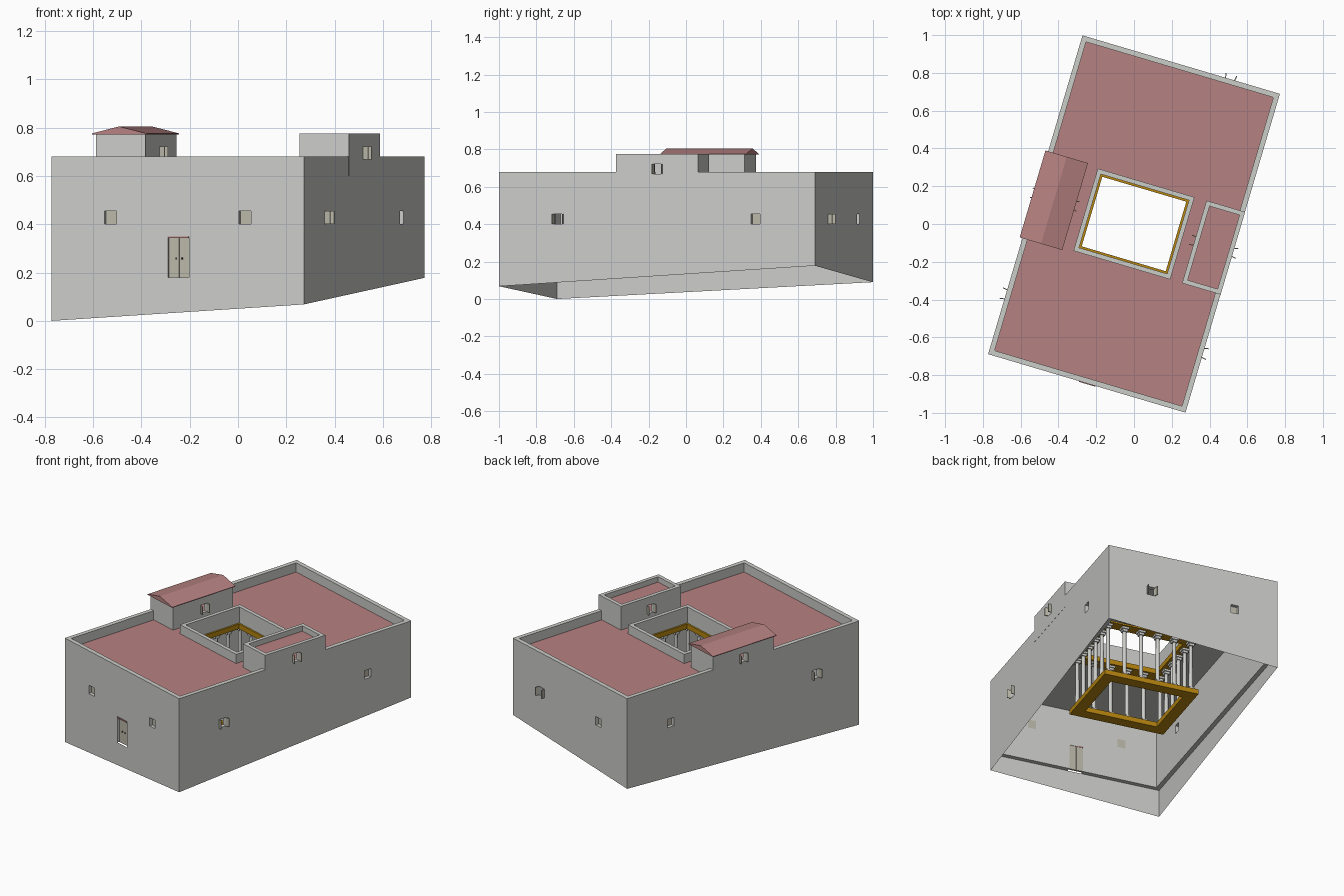
import bpy, bmesh, math
from mathutils import Matrix, Vector

if "Cube" in bpy.data.objects:
    bpy.data.objects.remove(bpy.data.objects["Cube"])

TURN = math.radians(-16.5)          # whole house is turned on its plot
HU, HV, WALL = 0.545, 0.88, 0.028   # half width, half length, wall thickness


def material(name, rgb):
    m = bpy.data.materials.new(name)
    m.diffuse_color = (*rgb, 1)
    m.use_nodes = True
    m.node_tree.nodes["Principled BSDF"].inputs["Base Color"].default_value = m.diffuse_color
    return m


PLASTER = material("plaster", (0.60, 0.61, 0.58))
TILE = material("roof_tile", (0.47, 0.22, 0.22))
WOOD = material("pale_wood", (0.49, 0.47, 0.39))
GOLD = material("golden_beam", (0.48, 0.24, 0.005))
DARK = material("dark_metal", (0.06, 0.06, 0.06))


def finish(name, bm, *mats, top=False):
    """Make an object; with top=True upward faces get the second material."""
    if top:
        for f in bm.faces:
            f.normal_update()
            f.material_index = 1 if f.normal.z > 0.5 else 0
    me = bpy.data.meshes.new(name)
    bm.to_mesh(me)
    bm.free()
    for m in mats:
        me.materials.append(m)
    ob = bpy.data.objects.new(name, me)
    bpy.context.collection.objects.link(ob)
    ob.rotation_euler.z = TURN
    return ob


def box(bm, lo, hi, frame=Matrix()):
    lo, hi = Vector(lo), Vector(hi)
    size = Matrix.Diagonal((*(hi - lo), 1))
    bmesh.ops.create_cube(bm, size=1, matrix=frame @ Matrix.Translation((lo + hi) / 2) @ size)


def ring(bm, cu, cv, hu, hv, iu, iv, z0, z1):
    """Rectangular frame with outer half sizes hu, hv and inner iu, iv."""
    def loop(a, b, z):
        return [bm.verts.new((cu + s * a, cv + t * b, z)) for s, t in ((-1, -1), (1, -1), (1, 1), (-1, 1))]
    ob, ib, ot, it = loop(hu, hv, z0), loop(iu, iv, z0), loop(hu, hv, z1), loop(iu, iv, z1)
    for i in range(4):
        j = (i + 1) % 4
        bm.faces.new((ob[i], ob[j], ot[j], ot[i]))
        bm.faces.new((ib[j], ib[i], it[i], it[j]))
        bm.faces.new((ot[i], ot[j], it[j], it[i]))
        bm.faces.new((ob[j], ob[i], ib[i], ib[j]))


def ring_object(name, args, *mats, top=False):
    bm = bmesh.new()
    ring(bm, *args)
    return finish(name, bm, *mats, top=top)


# Wall frames: local x runs along the wall, local y points outwards
def on_wall(u, v, nu, nv):
    return Matrix.Translation((u, v, 0)) @ Matrix.Rotation(math.atan2(-nu, nv), 4, 'Z')


# name, frame, width, bottom, top, open shutters
WINDOWS = []
for s, side in ((-1, "left"), (1, "right")):
    WINDOWS += [
        (f"front_{side}_window", on_wall(s * 0.29, -HV, 0, -1), 0.052, 0.40, 0.455, False),
        (f"back_{side}_window", on_wall(s * 0.27, HV, 0, 1), 0.05, 0.40, 0.455, s > 0),
        (f"{side}_front_window", on_wall(s * HU, -0.55, s, 0), 0.05, 0.40, 0.455, True),
        (f"{side}_back_window", on_wall(s * HU, 0.55, s, 0), 0.05, 0.40, 0.455, False),
        (f"{side}_tower_outer_window", on_wall(s * (HU + 0.001), 0.005, s, 0), 0.045, 0.668, 0.722, True),
        (f"{side}_tower_inner_window", on_wall(s * 0.333, 0.005, -s, 0), 0.045, 0.668, 0.722, True),
    ]
DOOR = on_wall(0.003, -HV, 0, -1)

# Main walls and tower walls
shells = [ring_object("main_walls", (0, 0, HU, HV, HU - WALL, HV - WALL, 0.18, 0.68), PLASTER)]
for s, side in ((-1, "left"), (1, "right")):
    shells.append(ring_object(f"{side}_tower_walls",
                              (s * 0.4395, 0, 0.1065, 0.228, 0.0825, 0.204, 0.60, 0.775), PLASTER))

# Cut the window and door openings
bm = bmesh.new()
for name, fr, w, z0, z1, is_open in WINDOWS:
    box(bm, (-w / 2, -0.05, z0), (w / 2, 0.02, z1), fr)
box(bm, (-0.045, -0.05, 0.15), (0.045, 0.02, 0.342), DOOR)
cutter = finish("opening_cutter", bm, PLASTER)
cutter.hide_render = True
for ob in shells:
    mod = ob.modifiers.new("openings", 'BOOLEAN')
    mod.object, mod.operation, mod.solver = cutter, 'DIFFERENCE', 'EXACT'
    bpy.context.view_layer.objects.active = ob
    bpy.ops.object.modifier_apply(modifier=mod.name)
bpy.data.objects.remove(cutter)

# Foundation skirt follows the sloping ground
bm = bmesh.new()
corners = ((-HU, -HV, 0), (HU, -HV, 0.068), (HU, HV, 0.178), (-HU, HV, 0.09))
low = [bm.verts.new(c) for c in corners]
high = [bm.verts.new((c[0], c[1], 0.18)) for c in corners]
for i in range(4):
    j = (i + 1) % 4
    bm.faces.new((low[i], low[j], high[j], high[i]))
finish("foundation_skirt", bm, PLASTER)

# Window panels, or a pair of shutters swung outwards
for name, fr, w, z0, z1, is_open in WINDOWS:
    bm = bmesh.new()
    if is_open:
        for s in (-1, 1):
            hinge = Matrix.Translation((s * w / 2, 0, 0)) @ Matrix.Rotation(s * math.radians(-10), 4, 'Z')
            box(bm, (-0.0025, 0, z0), (0.0025, w / 2, z1), fr @ hinge)
    else:
        box(bm, (-w / 2, -WALL, z0), (w / 2, -WALL + 0.006, z1), fr)
    finish(name, bm, WOOD)

# Double door with handles and lintel
bm = bmesh.new()
for s in (-1, 1):
    a, b = sorted((s * 0.001, s * 0.045))
    box(bm, (a, -0.026, 0.18), (b, -0.014, 0.342), DOOR)
finish("front_door", bm, WOOD)
bm = bmesh.new()
for s in (-1, 1):
    box(bm, (s * 0.012 - 0.003, -0.014, 0.255), (s * 0.012 + 0.003, -0.008, 0.262), DOOR)
finish("door_handles", bm, DARK)
bm = bmesh.new()
box(bm, (-0.045, -WALL, 0.342), (0.045, 0.004, 0.35), DOOR)
finish("door_lintel", bm, TILE)

# Flat roof around the courtyard, with its parapet
ring_object("main_roof", (0, 0, HU - 0.02, HV - 0.02, 0.25, 0.21, 0.577, 0.62), PLASTER, TILE, top=True)
ring_object("courtyard_parapet", (0, 0, 0.267, 0.227, 0.243, 0.203, 0.575, 0.68), PLASTER)

# Right tower: sunken flat roof
bm = bmesh.new()
box(bm, (0.35, -0.21, 0.725), (0.53, 0.21, 0.74))
finish("right_tower_roof", bm, PLASTER, TILE, top=True)

# Left tower: low gable roof
bm = bmesh.new()
profile = ((-0.56, 0.772), (-0.325, 0.772), (-0.325, 0.776), (-0.4425, 0.805), (-0.56, 0.776))
face = bm.faces.new([bm.verts.new((u, -0.24, z)) for u, z in profile])
ext = bmesh.ops.extrude_face_region(bm, geom=[face])
bmesh.ops.translate(bm, vec=(0, 0.48, 0), verts=[g for g in ext["geom"] if isinstance(g, bmesh.types.BMVert)])
bmesh.ops.recalc_face_normals(bm, faces=bm.faces)
finish("left_tower_gable_roof", bm, TILE)

# Courtyard gallery: two beam frames and the columns between
ring_object("lower_beam_frame", (0, 0, 0.303, 0.263, 0.232, 0.192, 0.18, 0.212), GOLD)
ring_object("upper_beam_frame", (0, 0, 0.303, 0.263, 0.232, 0.192, 0.543, 0.575), GOLD)
bm = bmesh.new()
for i in range(6):
    for j in range(6):
        if i in (0, 5) or j in (0, 5):
            u, v = -0.268 + i * 0.1072, -0.228 + j * 0.0912
            shaft = Matrix.Translation((u, v, 0.3775))
            bmesh.ops.create_cone(bm, cap_ends=False, segments=12, radius1=0.013, radius2=0.011,
                                  depth=0.331, matrix=shaft)
            for z0, z1, r in ((0.212, 0.23, 0.018), (0.515, 0.53, 0.016), (0.53, 0.543, 0.022)):
                box(bm, (u - r, v - r, z0), (u + r, v + r, z1))
columns = finish("gallery_columns", bm, PLASTER)
bpy.context.view_layer.objects.active = columns
columns.select_set(True)
bpy.ops.object.shade_smooth_by_angle(angle=math.radians(35))
